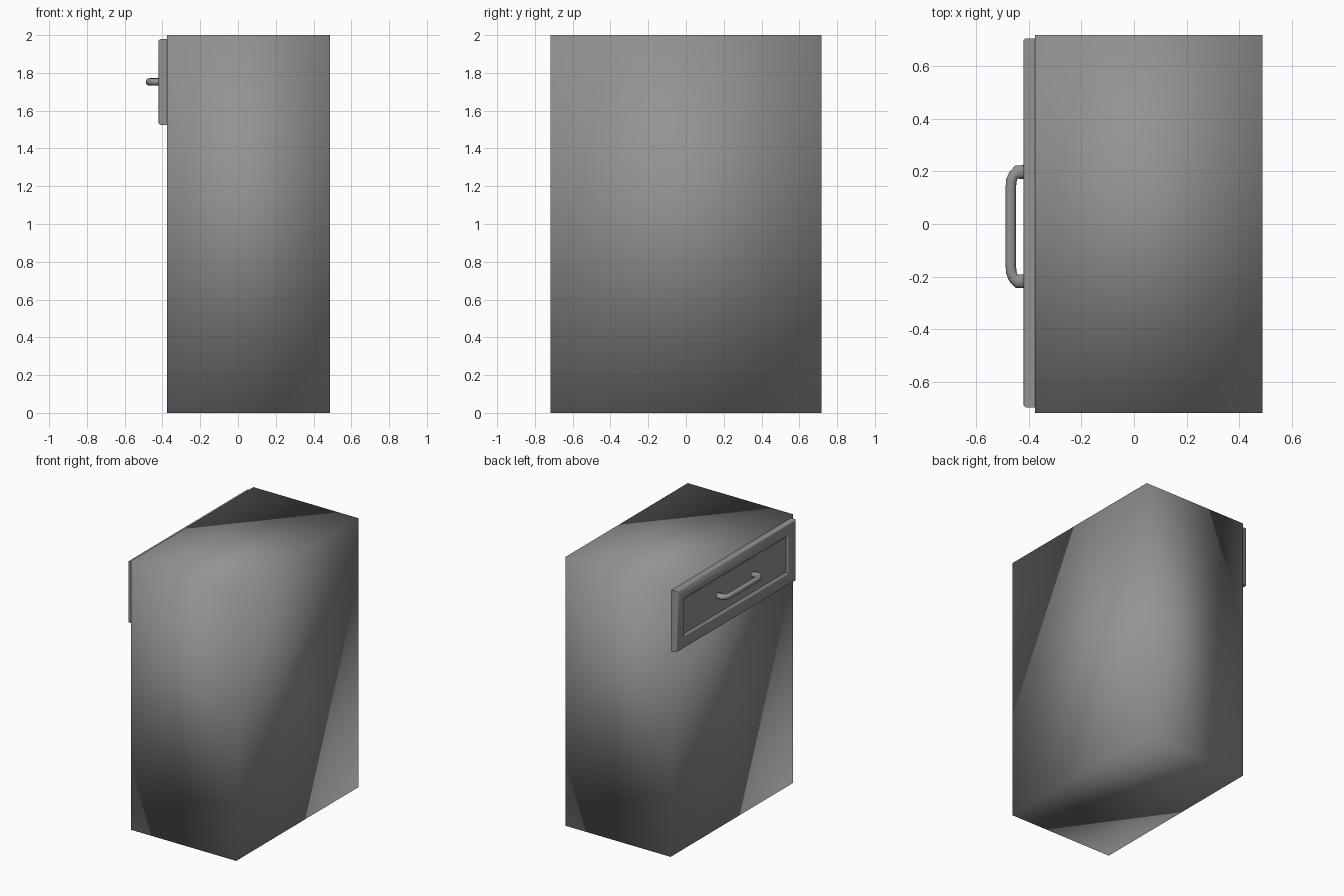
import bpy, bmesh, math
from mathutils import Vector

if "Cube" in bpy.data.objects:
    bpy.data.objects.remove(bpy.data.objects["Cube"])

grey = bpy.data.materials.new("dark_grey")
grey.diffuse_color = (0.29, 0.29, 0.29, 1)
grey.use_nodes = True
grey.node_tree.nodes["Principled BSDF"].inputs["Base Color"].default_value = grey.diffuse_color


def finish(name, bm):
    bmesh.ops.recalc_face_normals(bm, faces=bm.faces)
    mesh = bpy.data.meshes.new(name)
    bm.to_mesh(mesh)
    bm.free()
    mesh.materials.append(grey)
    obj = bpy.data.objects.new(name, mesh)
    bpy.context.collection.objects.link(obj)
    for p in mesh.polygons:
        p.use_smooth = True
    return obj


def loft(bm, rings):
    loops = [[bm.verts.new(p) for p in r] for r in rings]
    for a, b in zip(loops, loops[1:]):
        for i in range(len(a)):
            j = (i + 1) % len(a)
            bm.faces.new((a[i], a[j], b[j], b[i]))
    bm.faces.new(loops[0])
    bm.faces.new(loops[-1])


def box_ring(x, inset, y0, y1, z0, z1):
    y0, y1, z0, z1 = y0 + inset, y1 - inset, z0 + inset, z1 - inset
    return [(x, y0, z0), (x, y1, z0), (x, y1, z1), (x, y0, z1)]


# Cabinet body: plain box, smooth shaded across its corners
bm = bmesh.new()
loft(bm, [box_ring(x, 0, -0.718, 0.718, 0, 2) for x in (-0.376, 0.488)])
finish("cabinet_body", bm)

# Drawer front: chamfered frame around a recessed panel (x position, inset)
profile = [(-0.375, 0), (-0.412, 0), (-0.42, 0.008), (-0.42, 0.08),
           (-0.412, 0.09), (-0.402, 0.095)]
bm = bmesh.new()
loft(bm, [box_ring(x, i, -0.697, 0.705, 1.525, 1.98) for x, i in profile])
drawer = finish("drawer_front", bm)
bpy.context.view_layer.objects.active = drawer
drawer.select_set(True)
bpy.ops.object.shade_smooth_by_angle(angle=math.radians(50))

# Bar handle: round tube swept along a mirrored, bent path
cy, cz, radius, sides = -0.01, 1.752, 0.02, 12
half = [(-0.395, 0.207), (-0.442, 0.207), (-0.458, 0.195),
        (-0.466, 0.175), (-0.468, 0.147)]
path = [Vector((x, cy + y, cz)) for x, y in half]
path += [Vector((x, cy - y, cz)) for x, y in reversed(half)]
up = Vector((0, 0, 1))
rings = []
for i, p in enumerate(path):
    before = (p - path[i - 1]).normalized() if i else Vector((-1, 0, 0))
    after = (path[i + 1] - p).normalized() if i < len(path) - 1 else Vector((1, 0, 0))
    side = (before + after).normalized().cross(up)
    # The mounting legs are slightly wider than the grip
    wide = 0.027 if i in (0, 1, len(path) - 2, len(path) - 1) else radius
    angles = [2 * math.pi * k / sides for k in range(sides)]
    rings.append([p + side * wide * math.cos(a) + up * radius * math.sin(a) for a in angles])
bm = bmesh.new()
loft(bm, rings)
finish("drawer_handle", bm)
